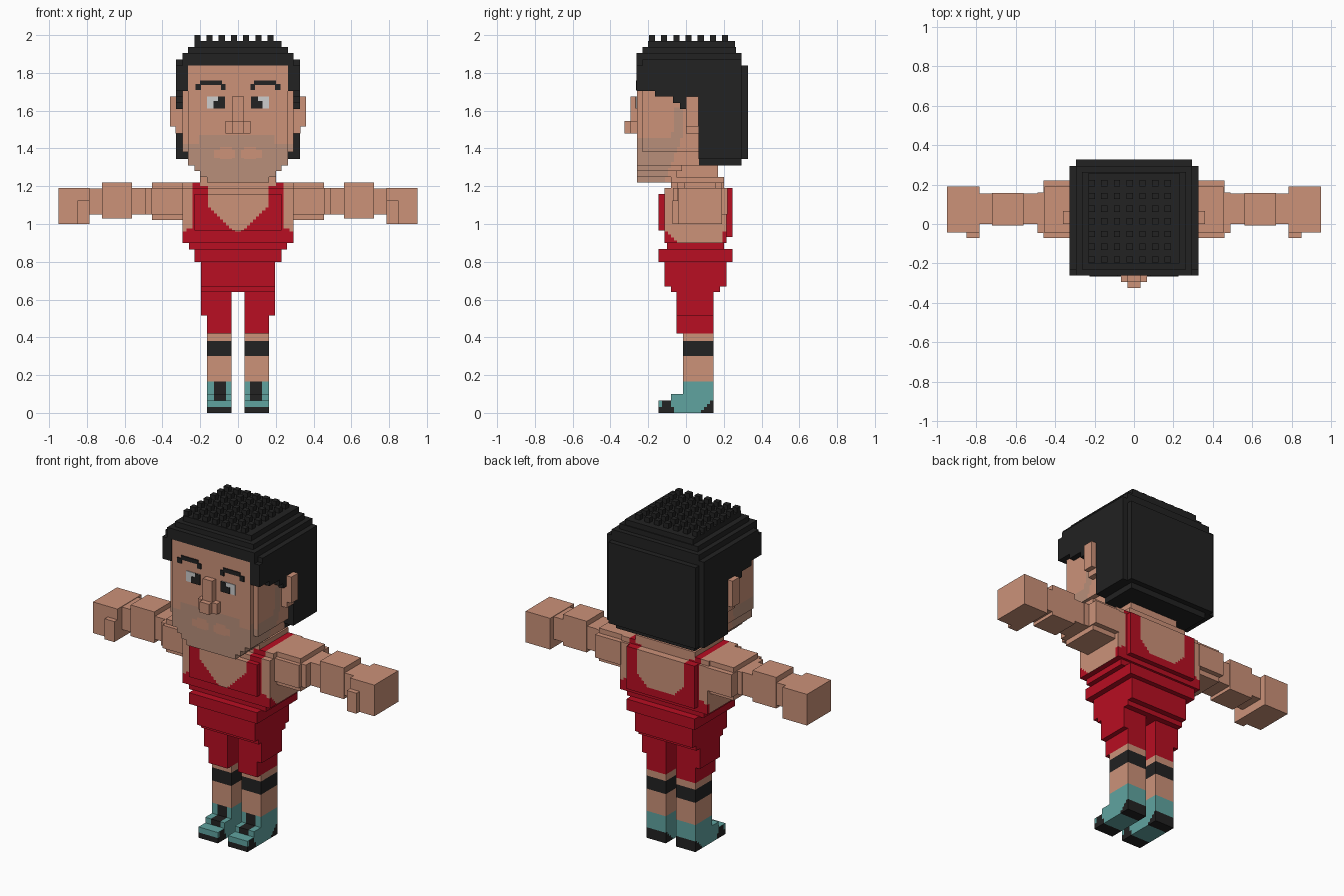
import bpy, bmesh, math
from mathutils import Vector


def material(name, r, g, b):
    m = bpy.data.materials.new(name)
    lin = [((c / 255 + 0.055) / 1.055) ** 2.4 if c > 10 else c / 255 / 12.92 for c in (r, g, b)]
    m.diffuse_color = (*lin, 1)
    return m


SKIN = material("skin", 204, 146, 121)
BLACK = material("black", 34, 34, 34)
RED = material("red", 184, 14, 34)
TEAL = material("teal", 96, 164, 160)
STUBBLE = material("stubble", 184, 143, 122)
WHITE = material("eye_white", 205, 205, 205)


def build(name, boxes, mats, mirror=False, rule=None, step=0.016):
    """Blocks given as x0,x1,y0,y1,z0,z1; rule(centre, normal) picks a material slot."""
    bm = bmesh.new()
    sides = (1, -1) if mirror else (1,)
    for x0, x1, y0, y1, z0, z1 in boxes:
        for s in sides:
            c = bmesh.ops.create_cube(bm, size=1)
            for v in c["verts"]:
                v.co = Vector((s * (x0 + x1) / 2 + v.co.x * (x1 - x0),
                               (y0 + y1) / 2 + v.co.y * (y1 - y0),
                               (z0 + z1) / 2 + v.co.z * (z1 - z0)))
    if rule:
        # slice into small cells, colour each cell, then merge same-coloured cells
        for axis in range(3):
            vals = [v.co[axis] for v in bm.verts]
            for i in range(math.ceil(min(vals) / step), math.floor(max(vals) / step) + 1):
                co, no = Vector(), Vector()
                co[axis], no[axis] = i * step + 0.0003, 1
                bmesh.ops.bisect_plane(bm, geom=bm.verts[:] + bm.edges[:] + bm.faces[:],
                                       plane_co=co, plane_no=no, dist=1e-5)
        bm.normal_update()
        for f in bm.faces:
            f.material_index = rule(f.calc_center_median(), f.normal)
        bmesh.ops.dissolve_limit(bm, angle_limit=0.01, verts=bm.verts[:], edges=bm.edges[:],
                                 delimit={'MATERIAL'})
    me = bpy.data.meshes.new(name)
    bm.to_mesh(me)
    bm.free()
    for m in mats:
        me.materials.append(m)
    ob = bpy.data.objects.new(name, me)
    bpy.context.collection.objects.link(ob)
    return ob


# Head with stubble along jaw, chin and upper lip
def head_rule(c, n):
    ax, y, z = abs(c.x), c.y, c.z
    if n.y < -0.5 and y < -0.2:
        lips = (0.01 < ax < 0.13 and 1.355 < z < 1.40) or (0.03 < ax < 0.10 and 1.34 < z < 1.415)
        return int(not lips and z < (1.48 if ax < 0.2 else 1.42))
    if y > -0.02 - max(0, 1.46 - z) * 0.4:
        return 0
    return int(z < 1.45 or (z < 1.61 and y > -0.06 - (1.61 - z) * 0.1))


build("head", [
    (-0.265, 0.265, -0.26, 0.10, 1.35, 1.84),
    (-0.295, 0.295, -0.23, 0.10, 1.38, 1.84),
    (-0.265, 0.265, -0.26, 0.07, 1.31, 1.35),
    (-0.23, 0.23, -0.26, -0.02, 1.28, 1.31),
    (-0.20, 0.20, -0.26, -0.05, 1.25, 1.28),
    (-0.165, 0.165, -0.26, -0.07, 1.22, 1.25)], [SKIN, STUBBLE], rule=head_rule)

# Nose and ears
build("nose", [
    (-0.032, 0.032, -0.295, -0.26, 1.48, 1.675),
    (-0.065, 0.065, -0.295, -0.26, 1.48, 1.545),
    (-0.032, 0.032, -0.325, -0.295, 1.48, 1.545)], [SKIN])
build("ears", [(0.29, 0.36, 0.0, 0.065, 1.515, 1.675),
               (0.29, 0.33, 0.0, 0.065, 1.48, 1.515)], [SKIN], mirror=True)

# Eyes and eyebrows as thin plates
build("eye_whites", [(0.07, 0.165, -0.264, -0.259, 1.612, 1.675)], [WHITE], mirror=True)
build("pupils", [(0.07, 0.105, -0.267, -0.259, 1.612, 1.675),
                 (0.105, 0.13, -0.267, -0.259, 1.612, 1.65)], [BLACK], mirror=True)
build("eyebrows", [(0.085, 0.20, -0.266, -0.259, 1.735, 1.76),
                   (0.065, 0.09, -0.266, -0.259, 1.71, 1.742),
                   (0.195, 0.225, -0.266, -0.259, 1.71, 1.742)], [BLACK], mirror=True)

# Hair: stepped cap, back of head, sides and fringe
build("hair", [
    (-0.23, 0.23, -0.20, 0.26, 1.935, 1.97),
    (-0.265, 0.265, -0.23, 0.265, 1.90, 1.937),
    (-0.295, 0.295, -0.262, 0.295, 1.84, 1.905),
    (-0.328, 0.328, -0.23, 0.295, 1.838, 1.87),
    (-0.328, 0.328, 0.065, 0.295, 1.345, 1.84),
    (-0.295, 0.295, 0.065, 0.328, 1.345, 1.84),
    (-0.265, 0.265, 0.065, 0.295, 1.31, 1.35)], [BLACK])
build("side_hair", [
    (0.265, 0.328, -0.262, -0.165, 1.705, 1.84),
    (0.29, 0.328, -0.165, -0.07, 1.675, 1.84),
    (0.29, 0.328, -0.07, -0.032, 1.64, 1.84),
    (0.29, 0.328, -0.032, 0.0, 1.61, 1.84),
    (0.29, 0.328, 0.0, 0.07, 1.66, 1.84)], [BLACK], mirror=True)

# Grid of small tufts on top
tufts = []
for i in range(7):
    for j in range(7):
        x, y = -0.215 + 0.0645 * i, -0.18 + 0.0645 * j
        tufts.append((x - 0.016, x + 0.016, y - 0.016, y + 0.016, 1.965, 2.0))
build("hair_tufts", tufts, [BLACK])

# Neck
build("neck", [(-0.165, 0.165, -0.07, 0.17, 1.20, 1.33),
               (-0.20, 0.20, -0.08, 0.20, 1.20, 1.25)], [SKIN])


# Torso wearing a tank top: neckline, straps and armholes
def tank_rule(c, n):
    ax, y, z = abs(c.x), c.y, c.z
    if z < 0.9:
        return 1
    if ax > 0.285:
        if y < 0.19:
            return int(z < max(0.9, 0.97 - (y + 0.12) * 0.9))
        return int(z < 0.96)
    if ax > 0.235:
        return int(z < 0.995 - (ax - 0.235) * 0.9)
    if ax > 0.165:
        return 1
    if y > 0.1:
        return int(z < 0.98 + max(0, ax - 0.09) * 1.0)
    return int(z < 0.965 + max(0, ax - 0.02) * 0.95)


build("torso", [
    (-0.295, 0.295, -0.115, 0.215, 0.90, 1.19),
    (-0.295, 0.295, -0.08, 0.20, 1.19, 1.22),
    (-0.23, 0.23, -0.145, -0.115, 0.965, 1.16),
    (-0.23, 0.23, 0.215, 0.245, 0.93, 1.19),
    (-0.26, 0.26, -0.10, 0.20, 0.865, 0.90)], [SKIN, RED], rule=tank_rule)
build("tank_top_hem", [(-0.23, 0.23, -0.145, 0.245, 0.80, 0.868)], [RED])

# Shorts
build("shorts", [(-0.195, 0.195, -0.115, 0.215, 0.67, 0.81),
                 (-0.195, 0.195, -0.08, 0.18, 0.64, 0.68)], [RED])
build("shorts_legs", [(0.035, 0.195, -0.05, 0.145, 0.515, 0.65),
                      (0.035, 0.165, -0.05, 0.145, 0.42, 0.52)], [RED], mirror=True)

# Arms from shoulder to hand
build("arms", [
    (0.29, 0.46, -0.07, 0.22, 1.05, 1.19),
    (0.29, 0.455, -0.045, 0.19, 1.02, 1.22),
    (0.455, 0.49, -0.045, 0.16, 1.05, 1.19),
    (0.49, 0.565, 0.0, 0.155, 1.05, 1.19),
    (0.56, 0.72, -0.008, 0.158, 1.03, 1.22),
    (0.72, 0.785, 0.0, 0.155, 1.05, 1.187)], [SKIN], mirror=True)
build("hands", [(0.785, 0.95, -0.042, 0.19, 1.0, 1.19),
                (0.785, 0.85, -0.072, -0.04, 1.0, 1.125)], [SKIN], mirror=True)

# Legs with dark bands
build("legs", [(0.035, 0.165, -0.015, 0.145, 0.165, 0.42)], [SKIN, BLACK], mirror=True,
      rule=lambda c, n: int(0.30 < c.z < 0.38), step=0.02)


# Shoes with laces, toe cap and heel patch
def shoe_rule(c, n):
    ax, y, z = abs(c.x), c.y, c.z
    if y < -0.06 and z < 0.034:
        return 1
    if abs(n.x) > 0.5 and -0.125 < y < -0.075 and z < 0.06:
        return 1
    if y > 0.075 + z and z < 0.066:
        return 1
    return int(0.068 < ax < 0.132 and y < -0.01 and z > 0.068)


build("shoes", [(0.035, 0.165, -0.015, 0.145, 0, 0.165),
                (0.035, 0.165, -0.08, -0.015, 0, 0.10),
                (0.035, 0.165, -0.145, -0.08, 0, 0.066)], [TEAL, BLACK], mirror=True, rule=shoe_rule)
